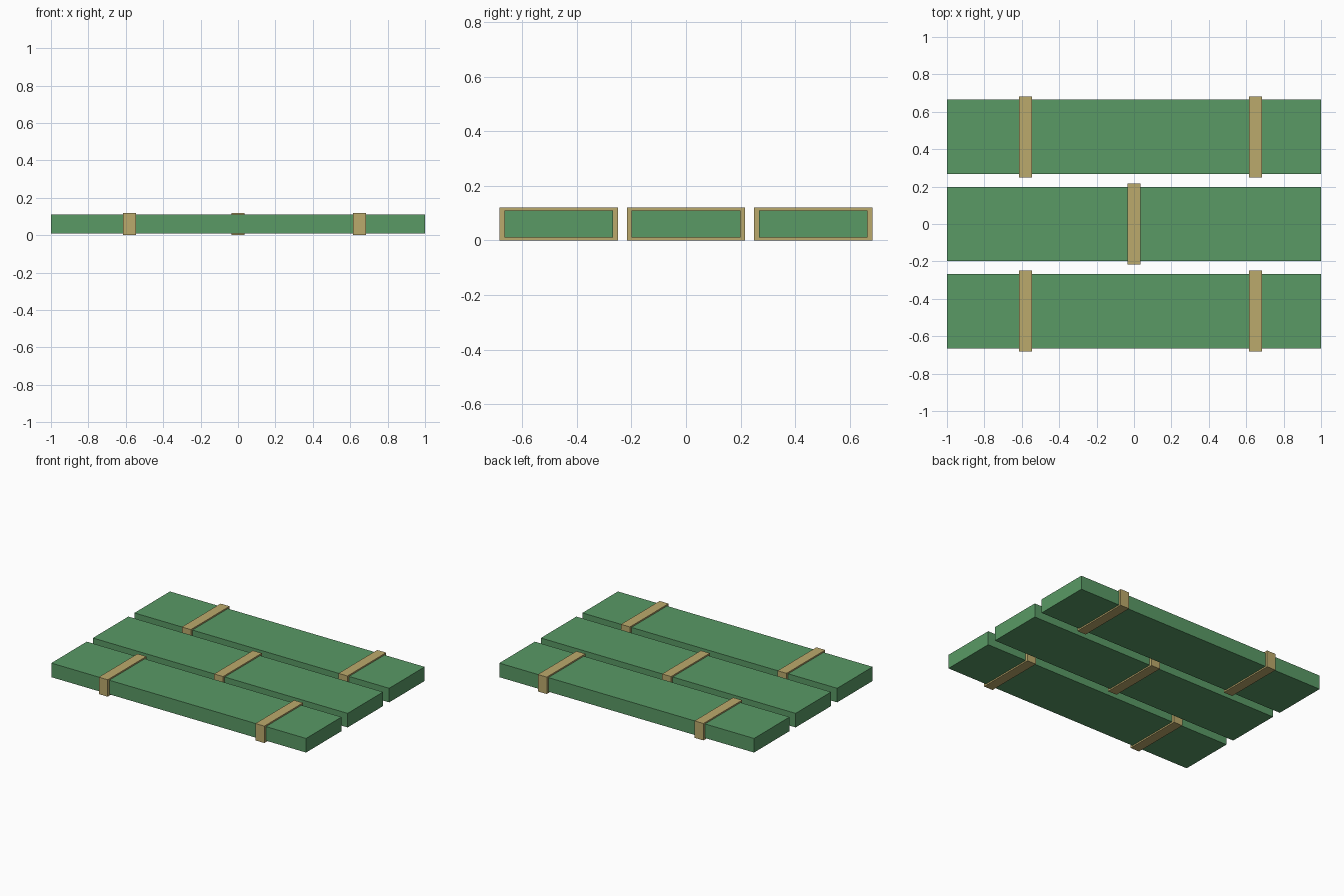
import bpy

if "Cube" in bpy.data.objects:
    bpy.data.objects.remove(bpy.data.objects["Cube"])


def material(name, color):
    mat = bpy.data.materials.new(name)
    mat.diffuse_color = color
    mat.use_nodes = True
    mat.node_tree.nodes["Principled BSDF"].inputs["Base Color"].default_value = mat.diffuse_color
    return mat


def box(name, center, size, mat):
    bpy.ops.mesh.primitive_cube_add(size=1, location=center)
    obj = bpy.context.object
    obj.name = name
    obj.scale = size
    bpy.ops.object.transform_apply(location=False, rotation=False, scale=True)
    obj.data.materials.append(mat)
    return obj


green = material("plank_green", (0.10, 0.32, 0.13, 1))
tan = material("band_tan", (0.50, 0.40, 0.15, 1))

# Each row: name, y position, x positions of its bands
rows = [
    ("front", -0.466, (-0.58, 0.65)),
    ("middle", 0.0, (0.0,)),
    ("back", 0.466, (-0.58, 0.65)),
]

for name, y, band_xs in rows:
    # Long flat plank
    box(f"{name}_plank", (0, y, 0.06), (2.0, 0.398, 0.10), green)
    # Bands wrapped around the plank
    for i, x in enumerate(band_xs, 1):
        box(f"{name}_band_{i}", (x, y, 0.06), (0.07, 0.434, 0.12), tan)
